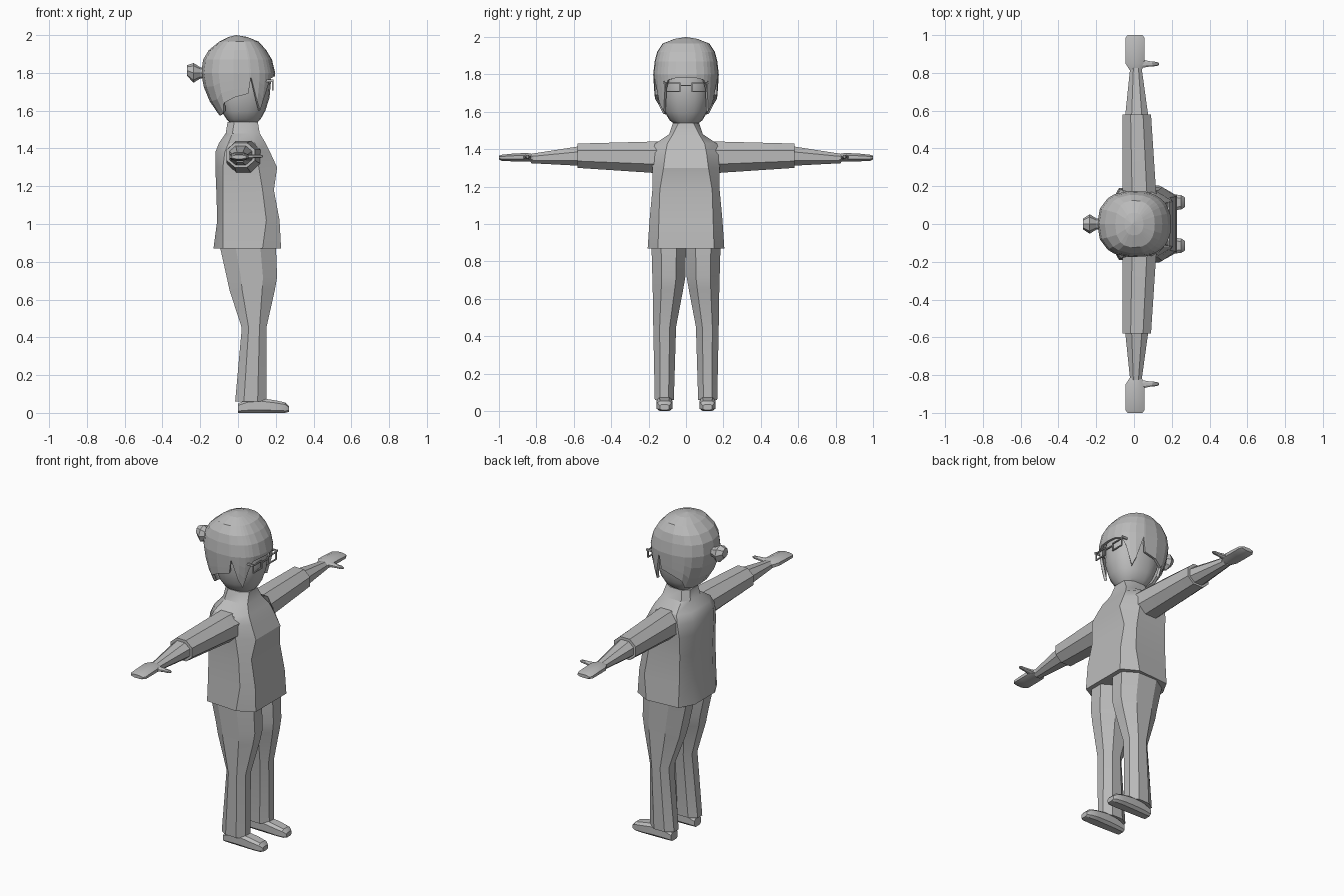
import bpy, bmesh, math
from mathutils import Vector

if "Cube" in bpy.data.objects:
    bpy.data.objects.remove(bpy.data.objects["Cube"])

grey = bpy.data.materials.new("plain_grey")
grey.use_nodes = True
grey.diffuse_color = (0.5, 0.5, 0.5, 1)
bsdf = next(n for n in grey.node_tree.nodes if n.type == "BSDF_PRINCIPLED")
bsdf.inputs["Base Color"].default_value = (0.5, 0.5, 0.5, 1)


def loft(name, rings, caps=(True, True), smooth=30):
    """Skin a list of equal-length closed rings."""
    bm = bmesh.new()
    loops = [[bm.verts.new(p) for p in ring] for ring in rings]
    n = len(loops[0])
    for a, b in zip(loops, loops[1:]):
        for i in range(n):
            j = (i + 1) % n
            bm.faces.new((a[i], a[j], b[j], b[i]))
    for use, ring in zip(caps, (loops[0], loops[-1])):
        if use:
            bm.faces.new(ring)
    bmesh.ops.remove_doubles(bm, verts=bm.verts, dist=0.0005)
    bmesh.ops.recalc_face_normals(bm, faces=bm.faces)
    mesh = bpy.data.meshes.new(name)
    bm.to_mesh(mesh)
    bm.free()
    mesh.materials.append(grey)
    ob = bpy.data.objects.new(name, mesh)
    bpy.context.collection.objects.link(ob)
    if smooth:
        bpy.ops.object.select_all(action="DESELECT")
        ob.select_set(True)
        bpy.context.view_layer.objects.active = ob
        bpy.ops.object.shade_smooth_by_angle(angle=math.radians(smooth))
    return ob


def octagon(u0, u1, v0, v1, c=0.28):
    """Chamfered rectangle in two coordinates."""
    du, dv = (u1 - u0) * c, (v1 - v0) * c
    return [(u0 + du, v0), (u1 - du, v0), (u1, v0 + dv), (u1, v1 - dv),
            (u1 - du, v1), (u0 + du, v1), (u0, v1 - dv), (u0, v0 + dv)]


def box(name, x0, x1, y0, y1, z0, z1):
    ring = [(x0, y0), (x1, y0), (x1, y1), (x0, y1)]
    return loft(name, [[(x, y, z) for x, y in ring] for z in (z0, z1)], smooth=0)


def oval(angle, back, front, side, power):
    """Point on a squared-off oval with different front and back reach."""
    c, s = math.cos(angle), math.sin(angle)
    x = math.copysign(abs(c) ** power, c) * (front if c > 0 else back)
    return x, math.copysign(abs(s) ** power, s) * side


# Jacket and neck: front, front-side, rear-side and back corners per level
torso = [
    (0.87, (0.228, 0.15), (0.13, 0.205), (-0.08, 0.19), (-0.13, 0.10)),
    (1.02, (0.22, 0.145), (0.15, 0.195), (-0.08, 0.18), (-0.11, 0.10)),
    (1.18, (0.19, 0.14), (0.13, 0.18), (-0.08, 0.175), (-0.115, 0.10)),
    (1.30, (0.207, 0.12), (0.11, 0.18), (-0.08, 0.18), (-0.12, 0.10)),
    (1.38, (0.17, 0.11), (0.10, 0.185), (-0.07, 0.185), (-0.12, 0.10)),
    (1.43, (0.145, 0.10), (0.09, 0.165), (-0.05, 0.165), (-0.10, 0.09)),
    (1.48, (0.115, 0.07), (0.07, 0.09), (-0.03, 0.09), (-0.065, 0.05)),
    (1.54, (0.105, 0.04), (0.06, 0.07), (-0.02, 0.07), (-0.055, 0.04)),
]
loft("jacket", [[(x, y, z) for x, y in half] + [(x, -y, z) for x, y in half[::-1]]
                for z, *half in torso])

# Limbs, built once per side
leg = [(0.90, -0.10, 0.20, 0.0, 0.185), (0.72, -0.06, 0.207, 0.003, 0.18),
       (0.65, -0.045, 0.195, 0.015, 0.178), (0.45, 0.02, 0.15, 0.053, 0.175),
       (0.06, -0.015, 0.15, 0.065, 0.167)]
shoe = [(0.0, 0.033, 0.0, 0.05), (0.05, 0.037, 0.0, 0.07), (0.12, 0.04, 0.0, 0.078),
        (0.20, 0.043, 0.0, 0.066), (0.25, 0.038, 0.0, 0.055), (0.27, 0.025, 0.006, 0.035)]
sleeve = [(0.14, -0.06, 0.12, 1.27, 1.44), (0.20, -0.06, 0.115, 1.275, 1.44),
          (0.58, -0.06, 0.09, 1.30, 1.43)]
forearm = [(0.54, -0.05, 0.08, 1.31, 1.42), (0.83, -0.02, 0.04, 1.325, 1.375)]
hand = [(0.81, -0.02, 0.04, 1.33, 1.372), (0.85, -0.045, 0.055, 1.335, 1.38),
        (0.93, -0.045, 0.055, 1.335, 1.376), (0.985, -0.045, 0.055, 1.338, 1.37),
        (1.0, -0.035, 0.045, 1.345, 1.365)]
thumb = [(0.03, 0.825, 0.875, 1.343, 1.37), (0.08, 0.833, 0.862, 1.348, 1.368),
         (0.12, 0.836, 0.858, 1.35, 1.367), (0.132, 0.842, 0.852, 1.354, 1.363)]

for side, s in (("left", 1), ("right", -1)):
    loft(side + "_trouser_leg", [[(x, s * y, z) for x, y in octagon(*r)] for z, *r in leg])
    loft(side + "_shoe", [[(x, s * y, z) for y, z in octagon(0.115 - w, 0.115 + w, z0, z1, 0.2)]
                          for x, w, z0, z1 in shoe])
    for part, rows in (("sleeve", sleeve), ("forearm", forearm), ("hand", hand)):
        loft(f"{side}_{part}", [[(x, s * y, z) for x, z in octagon(*r)] for y, *r in rows])
    loft(side + "_thumb", [[(x, s * y, z) for y, z in octagon(*r)] for x, *r in thumb])

    # Spectacle frame and temple
    x0, x1, t = 0.18, 0.188, 0.006
    for edge, z in (("lower", 1.706), ("upper", 1.75)):
        box(f"{side}_{edge}_rim", x0, x1, *sorted((s * 0.03, s * 0.115)), z, z + t)
    for edge, y in (("inner", 0.03), ("outer", 0.109)):
        box(f"{side}_{edge}_rim", x0, x1, *sorted((s * y, s * (y + t))), 1.706, 1.756)
    box(side + "_temple", 0.06, x1, *sorted((s * 0.115, s * 0.123)), 1.752, 1.764)
box("spectacle_bridge", 0.18, 0.188, -0.03, 0.03, 1.738, 1.744)

# Head
face = [(1.525, 0.03, 0.09, 0.05), (1.555, 0.06, 0.12, 0.088), (1.60, 0.09, 0.145, 0.115),
        (1.67, 0.12, 0.167, 0.13), (1.76, 0.14, 0.175, 0.136), (1.87, 0.13, 0.15, 0.12)]
loft("head", [[(*oval(math.tau * i / 20, b, f, w, 0.85), z) for i in range(20)]
              for z, b, f, w in face], smooth=40)

# Hair: a cap whose lower edge forms a fringe, side locks and a nape
cap = [(1.99, 0.05, 0.05, 0.06), (1.965, 0.10, 0.11, 0.125), (1.92, 0.155, 0.15, 0.155),
       (1.87, 0.185, 0.18, 0.168), (1.80, 0.195, 0.197, 0.176), (1.72, 0.18, 0.19, 0.171),
       (1.65, 0.15, 0.175, 0.165), (1.57, 0.095, 0.15, 0.155)]
edge = [(0, 1.78), (15, 1.78), (30, 1.77), (38, 1.72), (46, 1.60), (58, 1.65), (73, 1.78),
        (76, 1.69), (95, 1.67), (118, 1.64), (132, 1.59), (156, 1.575), (180, 1.575)]
edge += [(360 - a, z) for a, z in edge[-2:0:-1]]


def hair_point(angle, z):
    for hi, lo in zip(cap, cap[1:]):
        if z >= lo[0]:
            break
    k = (hi[0] - z) / (hi[0] - lo[0])
    reach = Vector(hi[1:]).lerp(Vector(lo[1:]), k)
    return (*oval(math.radians(angle), *reach, 0.85), z)


hair_rings = [[(-0.01, 0, 2.0)] * len(edge)]
hair_rings += [[hair_point(a, row[0]) for a, _ in edge] for row in cap[:5]]
hair_rings += [[hair_point(a, 1.80 + (z - 1.80) * k / 3) for a, z in edge] for k in (1, 2, 3)]
hair = loft("hair", hair_rings, caps=(False, False), smooth=0)
shell = hair.modifiers.new("thickness", "SOLIDIFY")
shell.thickness = 0.015
shell.offset = -1

# Hair bun
bun = [(-0.17, 0.028, 1.80), (-0.20, 0.03, 1.80), (-0.235, 0.052, 1.80), (-0.27, 0.028, 1.812)]
loft("hair_bun", [[(x, r * math.cos(i * math.tau / 8), z + r * math.sin(i * math.tau / 8))
                   for i in range(8)] for x, r, z in bun], smooth=0)
